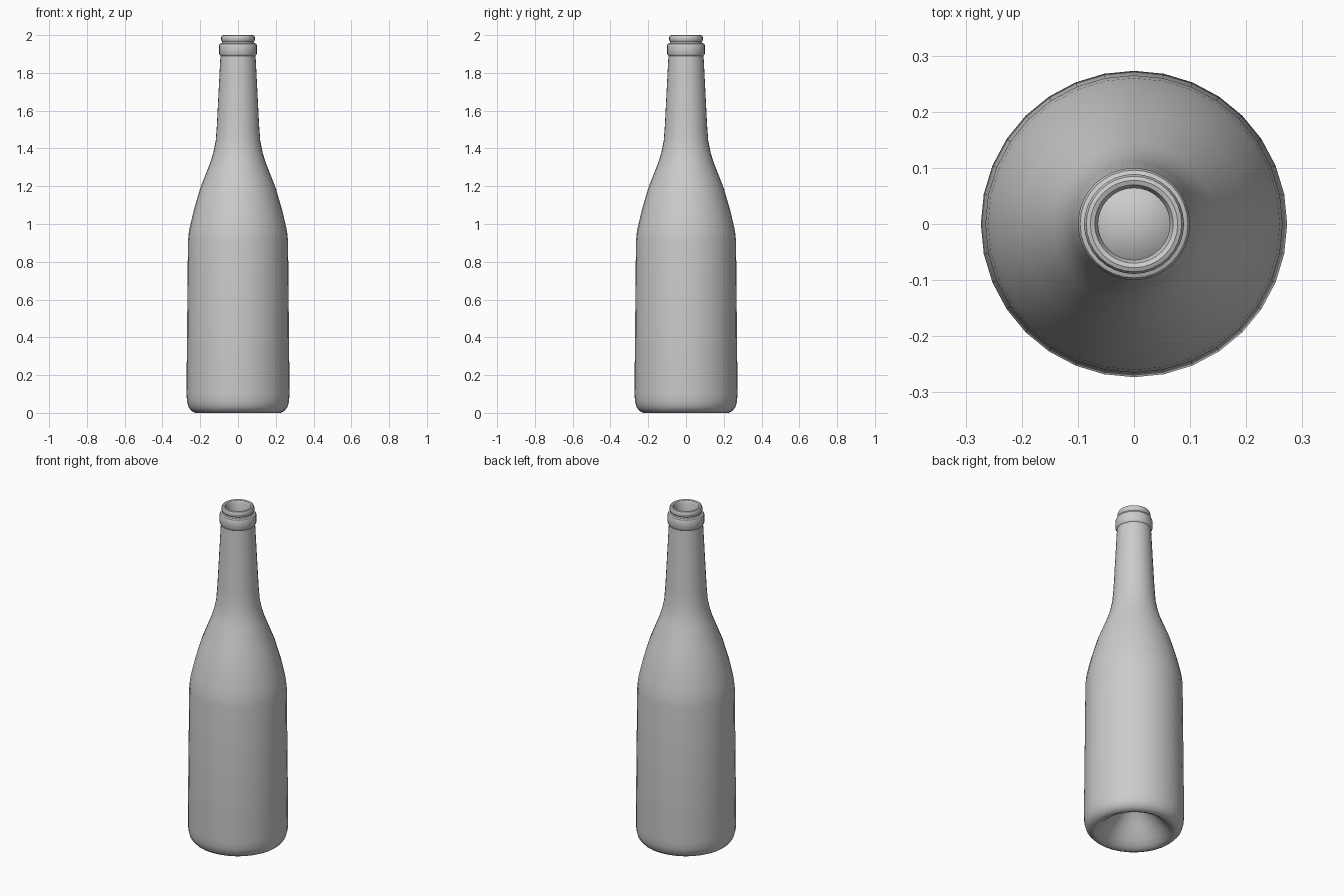
import bpy, bmesh, math

if "Cube" in bpy.data.objects:
    bpy.data.objects.remove(bpy.data.objects["Cube"])

SEGMENTS = 32


def lathe(name, profile):
    """Revolve an (r, z) profile around z; points with r = 0 become poles."""
    bm = bmesh.new()
    rings = []
    for r, z in profile:
        if r == 0:
            rings.append([bm.verts.new((0, 0, z))] * SEGMENTS)
        else:
            rings.append([bm.verts.new((r * math.cos(2 * math.pi * i / SEGMENTS),
                                        r * math.sin(2 * math.pi * i / SEGMENTS), z))
                          for i in range(SEGMENTS)])
    for a, b in zip(rings, rings[1:]):
        for i in range(SEGMENTS):
            j = (i + 1) % SEGMENTS
            bm.faces.new(list(dict.fromkeys((a[i], a[j], b[j], b[i]))))
    bmesh.ops.recalc_face_normals(bm, faces=bm.faces)
    mesh = bpy.data.meshes.new(name)
    bm.to_mesh(mesh)
    bm.free()
    obj = bpy.data.objects.new(name, mesh)
    bpy.context.collection.objects.link(obj)
    bpy.context.view_layer.objects.active = obj
    obj.select_set(True)
    bpy.ops.object.shade_smooth_by_angle(angle=math.radians(40))
    obj.select_set(False)
    return obj


# Underside with the punt pushed up into the base
punt = [(0, 0.18), (0.035, 0.174), (0.07, 0.15), (0.115, 0.095),
        (0.16, 0.04), (0.19, 0.012), (0.21, 0.002)]
# Body, sloping shoulder and tapering neck
body = [(0.225, 0), (0.245, 0.01), (0.262, 0.03), (0.27, 0.06), (0.273, 0.1),
        (0.265, 0.91), (0.26, 0.96), (0.249, 1.01), (0.235, 1.07), (0.2, 1.19),
        (0.145, 1.33), (0.13, 1.38), (0.118, 1.44), (0.112, 1.52), (0.093, 1.89)]
# Collar ring and rounded lip
mouth = [(0.096, 1.893), (0.1, 1.9), (0.1, 1.945), (0.096, 1.954), (0.086, 1.958),
         (0.084, 1.966), (0.089, 1.972), (0.089, 1.988), (0.085, 1.997),
         (0.078, 2.0), (0.07, 1.997), (0.064, 1.985)]
# Inner wall following the outside
inside = [(0.064, 1.89), (0.092, 1.44), (0.12, 1.33), (0.175, 1.19), (0.225, 1.01),
          (0.241, 0.91), (0.249, 0.1), (0.24, 0.05), (0.22, 0.026), (0.2, 0.03),
          (0.172, 0.062), (0.127, 0.117), (0.08, 0.174), (0.04, 0.198), (0, 0.204)]

lathe("bottle", punt + body + mouth + inside)
